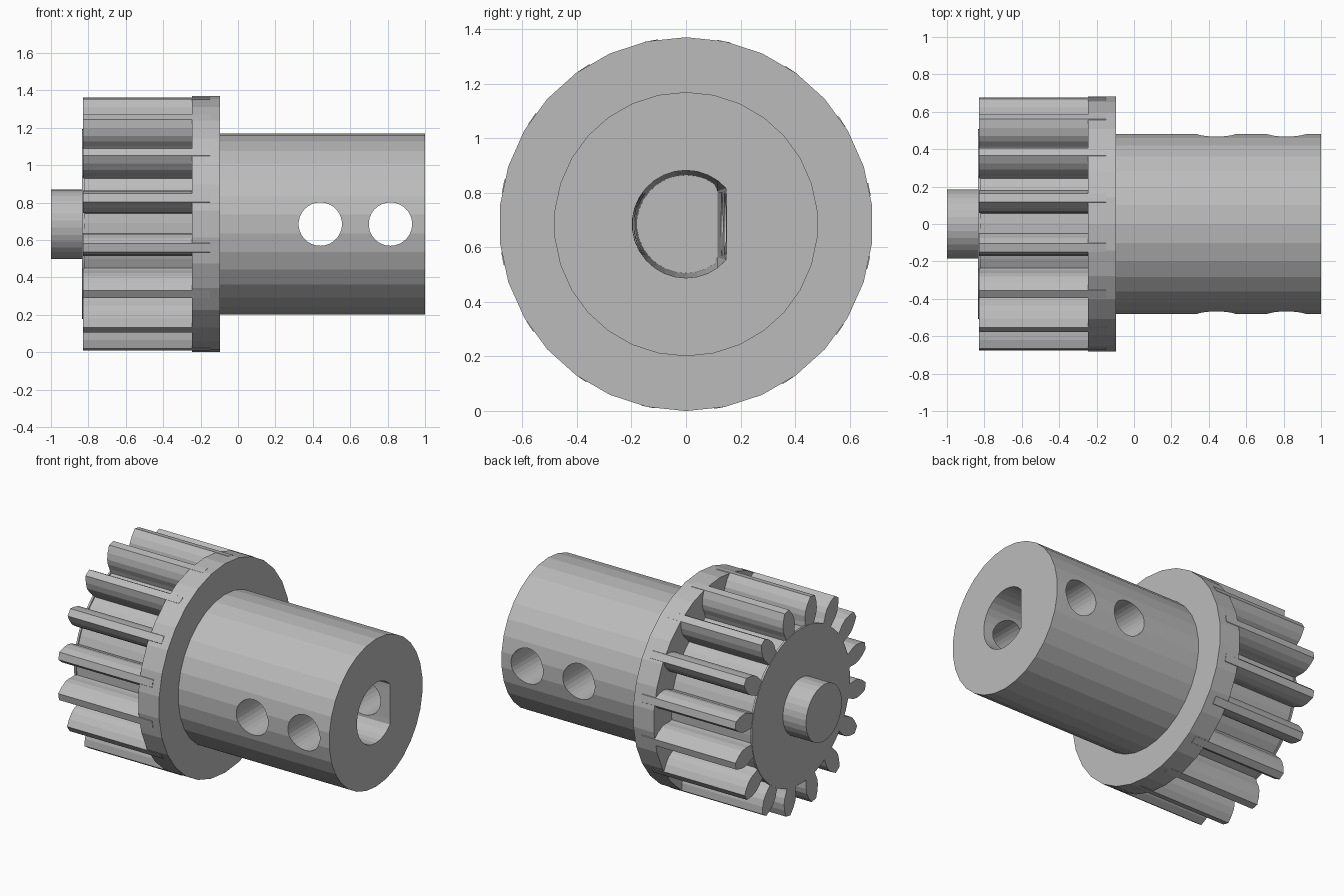
import bpy, bmesh
from math import sin, cos, radians

AXIS_Z = 0.685
TEETH = 16
FACETS = 30

if "Cube" in bpy.data.objects:
    bpy.data.objects.remove(bpy.data.objects["Cube"], do_unlink=True)

grey = bpy.data.materials.new("plain grey")
grey.use_nodes = True
grey.diffuse_color = (0.5, 0.5, 0.5, 1)
grey.node_tree.nodes["Principled BSDF"].inputs["Base Color"].default_value = (0.5, 0.5, 0.5, 1)


def polar(radius, degrees):
    """Point in the cross-section, angle measured from +z towards +y."""
    a = radians(degrees)
    return radius * sin(a), radius * cos(a)


def circle(radius, sides=FACETS):
    return [polar(radius, 360 * i / sides) for i in range(sides)]


def loft(name, sections):
    """Closed solid along x through (x, profile) sections."""
    bm = bmesh.new()
    rings = [[bm.verts.new((x, y, AXIS_Z + z)) for y, z in profile] for x, profile in sections]
    bm.faces.new(rings[0])
    bm.faces.new(rings[-1])
    for a, b in zip(rings, rings[1:]):
        for i in range(len(a)):
            j = (i + 1) % len(a)
            bm.faces.new((a[i], a[j], b[j], b[i]))
    bmesh.ops.recalc_face_normals(bm, faces=bm.faces)
    mesh = bpy.data.meshes.new(name)
    bm.to_mesh(mesh)
    bm.free()
    mesh.materials.append(grey)
    obj = bpy.data.objects.new(name, mesh)
    bpy.context.collection.objects.link(obj)
    return obj


def prism(name, x0, x1, profile):
    return loft(name, [(x0, profile), (x1, profile)])


def cut(target, cutter):
    cutter.hide_render = True
    mod = target.modifiers.new("cut", "BOOLEAN")
    mod.operation = "DIFFERENCE"
    mod.solver = "EXACT"
    mod.object = cutter
    bpy.context.view_layer.objects.active = target
    bpy.ops.object.modifier_apply(modifier=mod.name)
    bpy.data.objects.remove(cutter, do_unlink=True)


# Toothed section: half a tooth as (radius, half angle), widest near the middle
half_tooth = [(0.5, 5.2), (0.53, 5.3), (0.57, 5.9), (0.605, 5.6), (0.645, 4.1), (0.685, 1.95)]
gear_profile = []
for k in range(TEETH):
    middle = 11.8 + k * 360 / TEETH
    gear_profile += [polar(r, middle - a) for r, a in half_tooth]
    gear_profile += [polar(r, middle + a) for r, a in reversed(half_tooth)]
    gear_profile.append(polar(0.5, middle + 180 / TEETH))
prism("gear_teeth", -0.83, -0.15, gear_profile)

# End cap and stub shaft
prism("gear_end_cap", -0.833, -0.82, circle(0.508, 60))
prism("stub_shaft", -1.0, -0.82, circle(0.186))

# Flange
prism("flange", -0.245, -0.095, circle(0.685))

# Hub with a flat-sided bore and two cross holes
hub = prism("hub", -0.11, 1.0, circle(0.484))


def d_profile(radius, flat):
    return [(min(y, flat), z) for y, z in circle(radius)]


cut(hub, loft("bore_cutter", [(-0.09, d_profile(0.18, 0.115)), (1.05, d_profile(0.198, 0.15))]))
for x in (0.44, 0.815):
    bpy.ops.mesh.primitive_cylinder_add(vertices=FACETS, radius=0.116, depth=1.4,
                                        location=(x, 0, AXIS_Z), rotation=(radians(90), 0, 0))
    cut(hub, bpy.context.object)
